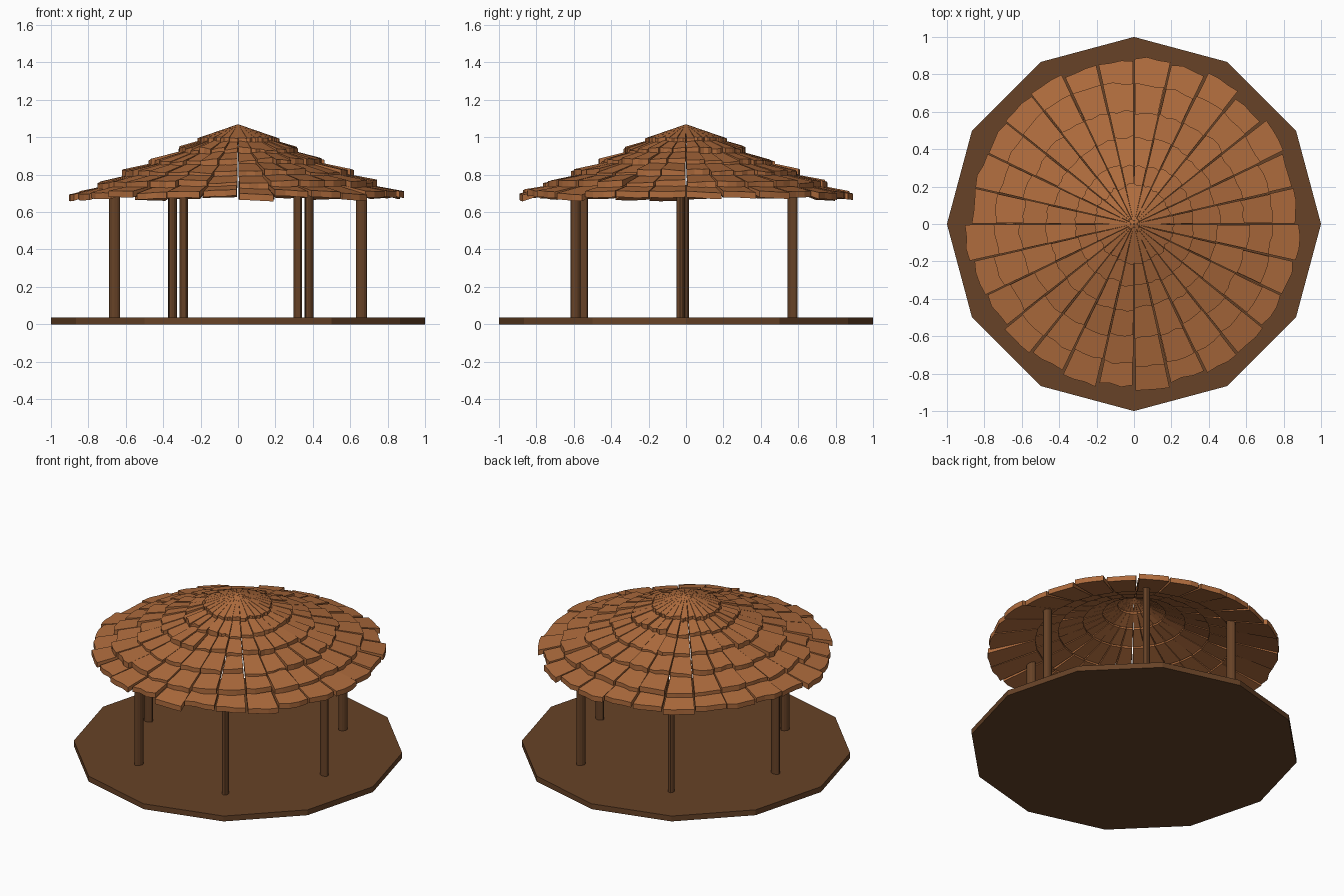
import bpy, bmesh, random
from math import sin, cos, pi, radians, atan2

if "Cube" in bpy.data.objects:
    bpy.data.objects.remove(bpy.data.objects["Cube"])

random.seed(4)


def material(name, rgb):
    m = bpy.data.materials.new(name)
    m.diffuse_color = (*rgb, 1)
    m.use_nodes = True
    m.node_tree.nodes["Principled BSDF"].inputs["Base Color"].default_value = m.diffuse_color
    return m


DARK = material("dark_wood", (0.135, 0.055, 0.02))
SHINGLE = material("shingle_wood", (0.43, 0.15, 0.047))


def finish(bm, name, mat):
    bmesh.ops.recalc_face_normals(bm, faces=bm.faces[:])
    me = bpy.data.meshes.new(name)
    bm.to_mesh(me)
    bm.free()
    me.materials.append(mat)
    ob = bpy.data.objects.new(name, me)
    bpy.context.scene.collection.objects.link(ob)
    return ob


def prism(bm, bottom, top):
    lo = [bm.verts.new(p) for p in bottom]
    hi = [bm.verts.new(p) for p in top]
    n = len(lo)
    bm.faces.new(lo)
    bm.faces.new(hi)
    for i in range(n):
        j = (i + 1) % n
        bm.faces.new((lo[i], lo[j], hi[j], hi[i]))


# twelve-sided floor
bm = bmesh.new()
ring = [(cos(i * pi / 6), sin(i * pi / 6)) for i in range(12)]
prism(bm, [(x, y, 0) for x, y in ring], [(x, y, 0.036) for x, y in ring])
finish(bm, "floor", DARK)

# six posts, slightly oval, with the long axis pointing outward
posts = [(0.66, -0.03), (0.38, 0.57), (-0.29, 0.57),
         (-0.66, -0.005), (-0.35, -0.55), (0.32, -0.59)]
for k, (px, py) in enumerate(posts):
    a = atan2(py, px)
    oval = []
    for i in range(12):
        u, v = 0.029 * cos(i * pi / 6), 0.021 * sin(i * pi / 6)
        oval.append((px + u * cos(a) - v * sin(a), py + u * sin(a) + v * cos(a)))
    bm = bmesh.new()
    prism(bm, [(x, y, 0.03) for x, y in oval], [(x, y, 0.745) for x, y in oval])
    finish(bm, f"post_{k + 1}", DARK)

# roof tiers: outer radius, top height at the rim, slope, inner radius
tiers = [(0.885, 0.705, 0.21, 0.60), (0.755, 0.762, 0.22, 0.46),
         (0.61, 0.818, 0.25, 0.31), (0.46, 0.877, 0.29, 0.19),
         (0.325, 0.938, 0.33, 0.10), (0.21, 0.997, 0.345, 0.004)]
COUNT, THICK, CUTS = 28, 0.034, 4
for t, (r_out, z_rim, slope, r_in) in enumerate(tiers):
    bm = bmesh.new()
    step = 2 * pi / COUNT
    for k in range(COUNT):
        # each shingle is a wedge with a ragged outer edge
        gap = radians(random.uniform(0.15, 0.6))
        a0, a1 = k * step + gap, (k + 1) * step - gap
        length = r_out + random.uniform(-0.02, 0.015) * min(1, r_out / 0.4)
        lift = random.uniform(-0.009, 0.009) * (t < 5)
        twist = random.uniform(-0.01, 0.01) * (t < 5)
        outline = [(a1, r_in), (a0, r_in)]
        for i in range(CUTS):
            f = i / (CUTS - 1)
            outline.append((a0 + (a1 - a0) * f, length + random.uniform(-0.008, 0.008)))
        top, bottom = [], []
        for a, r in outline:
            f = (a - a0) / (a1 - a0) - 0.5
            w = (r - r_in) / (r_out - r_in)
            z = z_rim + slope * (r_out - r) + (lift + twist * f) * w
            x, y = r * cos(a), r * sin(a)
            top.append((x, y, z))
            bottom.append((x, y, z - THICK * (0.35 + 0.65 * w)))
        prism(bm, bottom, top)
    finish(bm, f"roof_shingles_tier_{t + 1}", SHINGLE)
